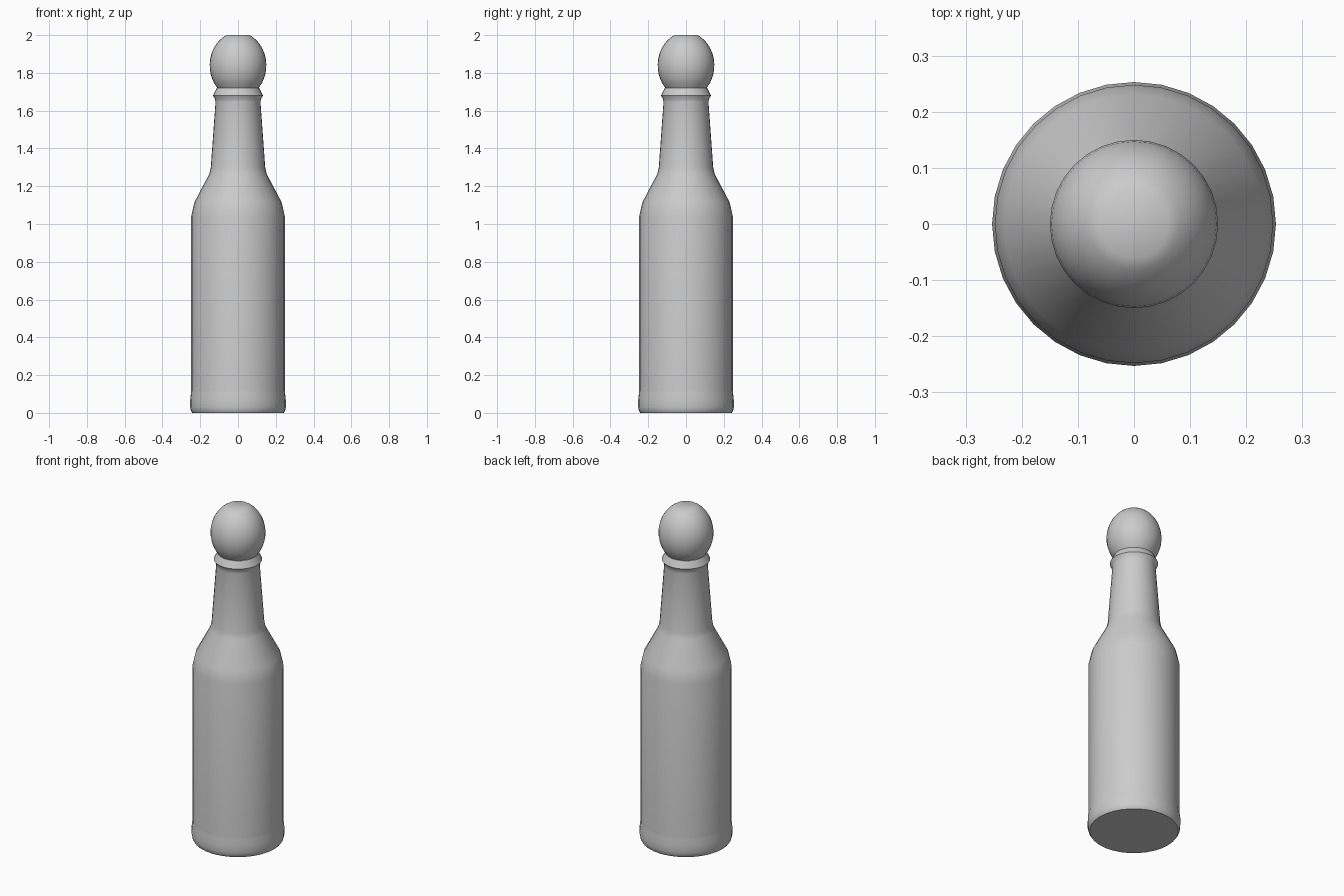
import bpy, bmesh, math

if "Cube" in bpy.data.objects:
    bpy.data.objects.remove(bpy.data.objects["Cube"])


def lathe(name, profile, sides=32, angle=40):
    """Revolve (radius, height) points around z and cap both ends."""
    bm = bmesh.new()
    rings = []
    for r, z in profile:
        rings.append([bm.verts.new((r * math.cos(2 * math.pi * i / sides),
                                    r * math.sin(2 * math.pi * i / sides), z))
                      for i in range(sides)])
    for a, b in zip(rings, rings[1:]):
        for i in range(sides):
            j = (i + 1) % sides
            bm.faces.new((a[i], a[j], b[j], b[i]))
    bm.faces.new(rings[0][::-1])
    bm.faces.new(rings[-1])
    mesh = bpy.data.meshes.new(name)
    bm.to_mesh(mesh)
    bm.free()
    obj = bpy.data.objects.new(name, mesh)
    bpy.context.collection.objects.link(obj)
    bpy.ops.object.select_all(action='DESELECT')
    obj.select_set(True)
    bpy.context.view_layer.objects.active = obj
    bpy.ops.object.shade_smooth_by_angle(angle=math.radians(angle))
    return obj


# Bottle: foot band, straight body, shoulder, tapered neck and lip
lathe("bottle", [
    (0.242, 0.0), (0.249, 0.01), (0.253, 0.03), (0.253, 0.07), (0.249, 0.105),
    (0.248, 0.12), (0.248, 1.04), (0.231, 1.115), (0.152, 1.265),
    (0.144, 1.30), (0.119, 1.645), (0.122, 1.662), (0.132, 1.68),
    (0.112, 1.72)])

# Stopper: slightly tall ball, flattened at top and bottom
steps = 12
start, end = -math.asin(0.119 / 0.175), math.asin(0.16 / 0.175)
lathe("ball_stopper", [
    (0.15 * math.cos(t), 1.84 + 0.175 * math.sin(t))
    for t in (start + (end - start) * k / steps for k in range(steps + 1))])
